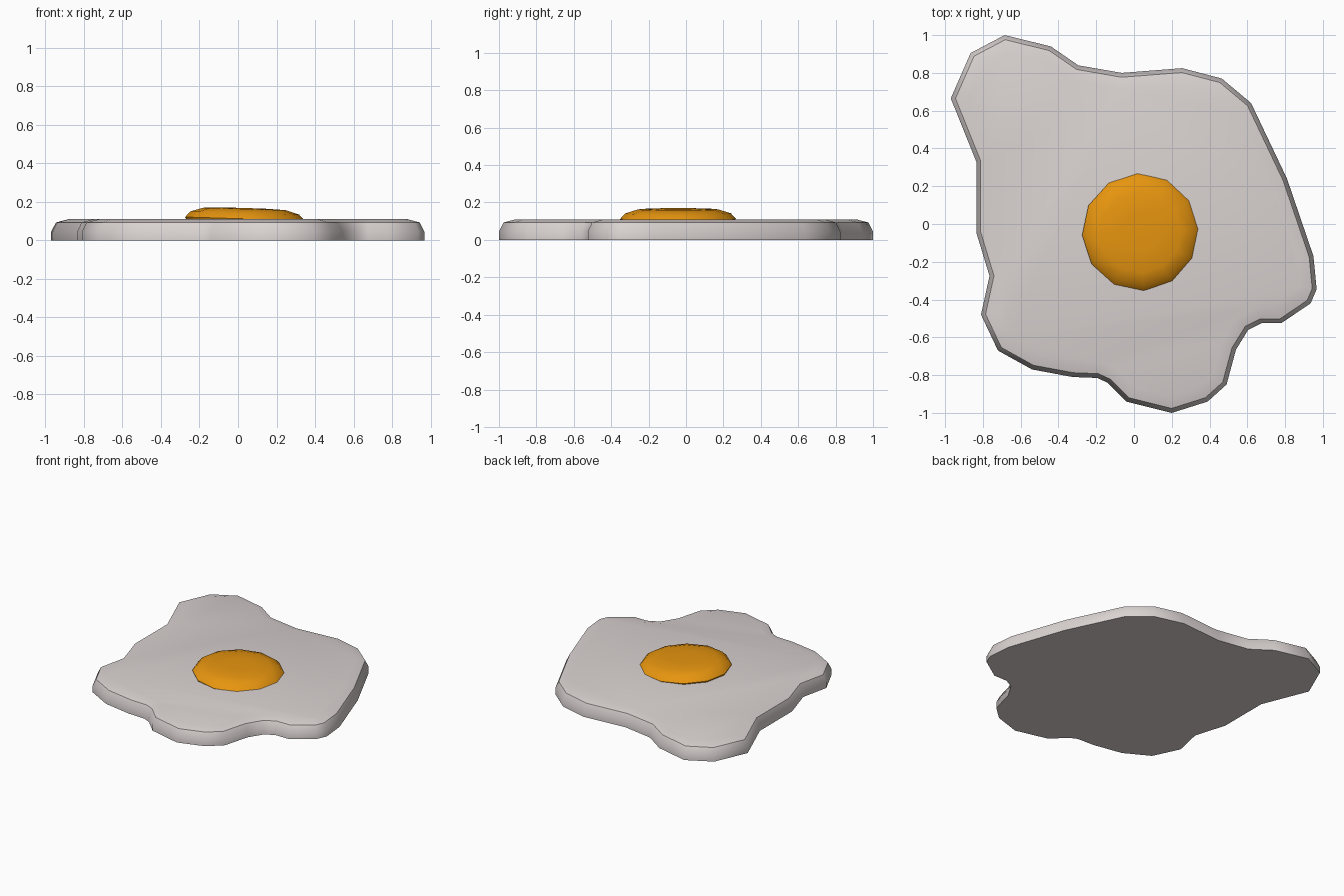
import bpy, math
from mathutils import Vector

if "Cube" in bpy.data.objects:
    bpy.data.objects.remove(bpy.data.objects["Cube"])


def material(name, color):
    m = bpy.data.materials.new(name)
    m.diffuse_color = (*color, 1)
    m.use_nodes = True
    m.node_tree.nodes["Principled BSDF"].inputs["Base Color"].default_value = m.diffuse_color
    return m


def loft(name, rings, mat, angle):
    # Skin closed rings from bottom to top and cap both ends
    n = len(rings[0])
    verts = [p for r in rings for p in r]
    faces = [(k * n + i, k * n + (i + 1) % n, (k + 1) * n + (i + 1) % n, (k + 1) * n + i)
             for k in range(len(rings) - 1) for i in range(n)]
    faces.append(tuple(reversed(range(n))))
    faces.append(tuple(range((len(rings) - 1) * n, len(rings) * n)))
    me = bpy.data.meshes.new(name)
    me.from_pydata(verts, [], faces)
    me.materials.append(mat)
    ob = bpy.data.objects.new(name, me)
    bpy.context.collection.objects.link(ob)
    bpy.ops.object.select_all(action='DESELECT')
    ob.select_set(True)
    bpy.context.view_layer.objects.active = ob
    bpy.ops.object.shade_smooth_by_angle(angle=math.radians(angle))
    return ob


def inset(pts, d):
    # Mitred inward offset of a counter-clockwise outline
    out = []
    for i, p in enumerate(pts):
        a = (p - pts[i - 1]).normalized()
        b = (pts[(i + 1) % len(pts)] - p).normalized()
        na, nb = Vector((-a.y, a.x)), Vector((-b.y, b.x))
        out.append(p + (na + nb) * d / (1 + na.dot(nb)))
    return out


white = material("egg white", (0.70, 0.65, 0.64))
orange = material("yolk orange", (0.85, 0.32, 0.005))

# Egg white: irregular outline, listed clockwise, with a rounded rim
outline = [(-.685, 1), (-.44, .94), (-.295, .84), (-.065, .80), (.255, .825), (.465, .77),
           (.62, .64), (.81, .24), (.95, -.17), (.967, -.345), (.935, -.42), (.78, -.525),
           (.675, -.525), (.605, -.56), (.54, -.665), (.49, -.85), (.39, -.94), (.20, -1),
           (-.04, -.94), (-.14, -.84), (-.195, -.815), (-.325, -.81), (-.54, -.77),
           (-.72, -.67), (-.81, -.48), (-.765, -.275), (-.835, -.045), (-.835, .33),
           (-.97, .665), (-.865, .905)]
outline = [Vector(p) for p in reversed(outline)]
rim = [(0, 0), (0, .045), (.023, .093), (.085, .11)]
loft("egg_white", [[(p.x, p.y, z) for p in inset(outline, d)] for d, z in rim], white, 48)

# Yolk: low twelve-sided dome, tilted slightly to the right
dome = [(.30, .09), (.31, .112), (.283, .142), (.215, .163), (.10, .168)]
rings = []
for r, z in dome:
    ring = []
    for i in range(12):
        a = math.radians(93 + 30 * i)
        x, y = r * math.cos(a), r * math.sin(a)
        ring.append((.035 + x, -.043 + y, z - .03 * x))
    rings.append(ring)
loft("yolk", rings, orange, 60)
